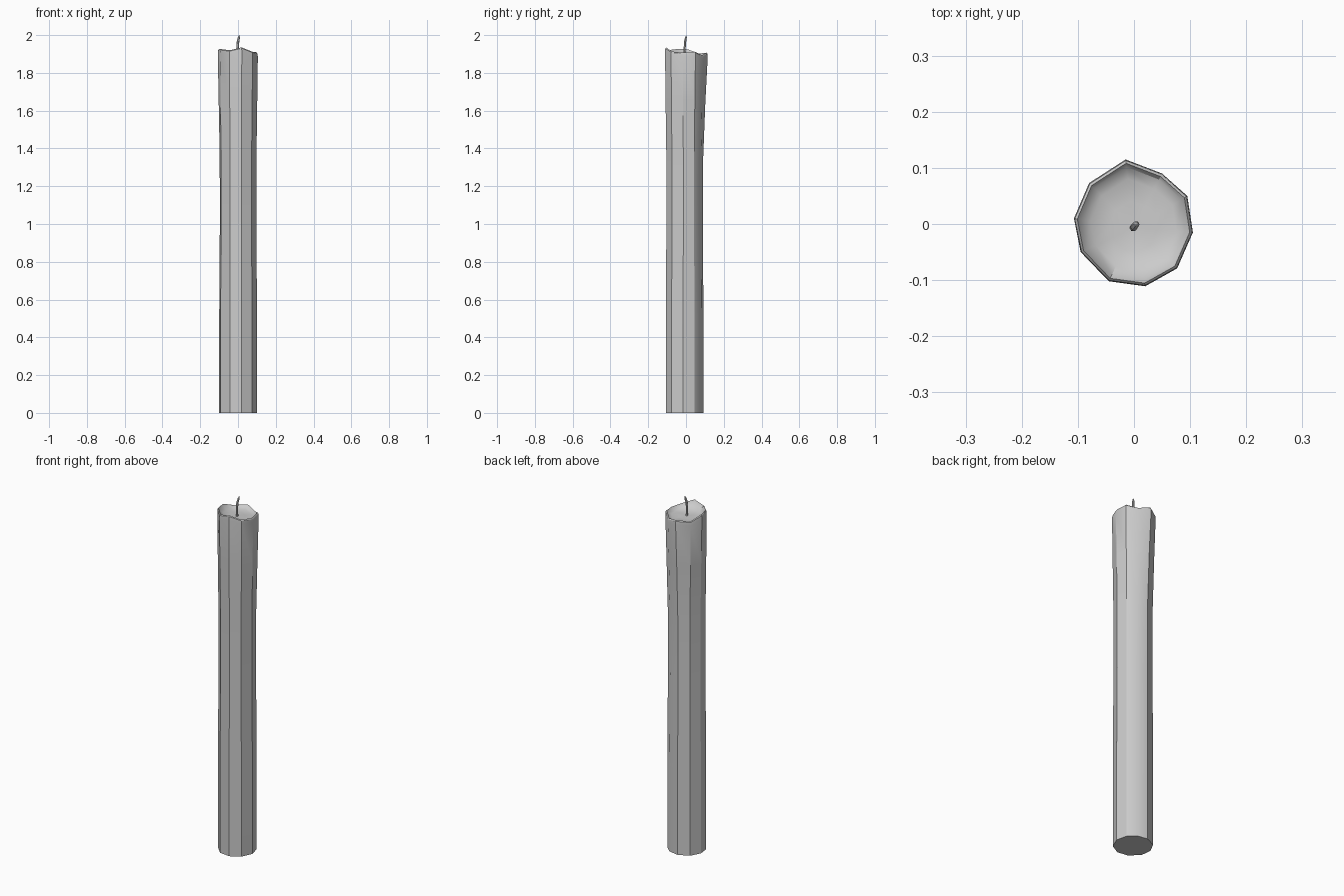
import bpy, bmesh, math
from mathutils import Vector

if "Cube" in bpy.data.objects:
    bpy.data.objects.remove(bpy.data.objects["Cube"])

def add_object(name, bm, angle):
    bmesh.ops.recalc_face_normals(bm, faces=bm.faces[:])
    me = bpy.data.meshes.new(name)
    bm.to_mesh(me)
    bm.free()
    ob = bpy.data.objects.new(name, me)
    bpy.context.collection.objects.link(ob)
    bpy.ops.object.select_all(action='DESELECT')
    ob.select_set(True)
    bpy.context.view_layer.objects.active = ob
    bpy.ops.object.shade_smooth_by_angle(angle=math.radians(angle))
    return ob

def loft(rings, start_tip=None, end_tip=None):
    bm = bmesh.new()
    loops = [[bm.verts.new(p) for p in r] for r in rings]
    n = len(loops[0])
    for a, b in zip(loops, loops[1:]):
        for i in range(n):
            j = (i + 1) % n
            bm.faces.new((a[i], a[j], b[j], b[i]))
    for ring, tip in ((loops[0], start_tip), (loops[-1], end_tip)):
        if tip is None:
            bm.faces.new(ring)
        else:
            t = bm.verts.new(tip)
            for i in range(n):
                bm.faces.new((ring[i], ring[(i + 1) % n], t))
    return bm

# Melted rim: ten uneven corners (x, y, height)
rim = [(-.015, .115, 1.907), (.05, .09, 1.893), (.095, .05, 1.912),
       (.105, -.015, 1.907), (.077, -.079, 1.913), (.02, -.111, 1.935),
       (-.045, -.102, 1.92), (-.095, -.05, 1.926), (-.107, .01, 1.925),
       (-.08, .073, 1.902)]
centre = Vector((0, -.008, 0))

def shaft_ring(r, z, flare):
    out = []
    for x, y, h in rim:
        a = math.atan2(y - centre.y, x)
        p = centre + Vector((math.cos(a), math.sin(a), 0)) * r
        p = p.lerp(Vector((x, y, 0)), flare)
        p.z = z
        out.append(p)
    return out

def rim_ring(scale, drop, level=0):
    return [Vector((x * scale, centre.y + (y - centre.y) * scale,
                    (h - drop) * (1 - level) + 1.888 * level)) for x, y, h in rim]

# Wax body: shaft, rolled rim and sunken bowl
rings = [shaft_ring(.101, 0, 0), shaft_ring(.101, .5, 0), shaft_ring(.097, 1.0, .05),
         shaft_ring(.097, 1.35, .1), shaft_ring(.099, 1.65, .5),
         rim_ring(1, .022), rim_ring(.985, .005), rim_ring(.945, 0),
         rim_ring(.89, .007, .1), rim_ring(.72, .015, .5), rim_ring(.4, .015, .9)]
add_object("wax_body", loft(rings, None, (0, -.006, 1.887)), 33)

# Wick: thin leaning stem with tapered tip
path = [(-.001, -.006, 1.875, .007), (-.002, -.007, 1.93, .006),
        (0, -.005, 1.965, .007), (.004, -.001, 1.985, .006), (.006, .001, 1.996, .003)]
wick = [[Vector((x + r * math.cos(k * math.pi / 3), y + r * math.sin(k * math.pi / 3), z))
         for k in range(6)] for x, y, z, r in path]
add_object("wick", loft(wick, None, (.007, .002, 2.0)), 50)
